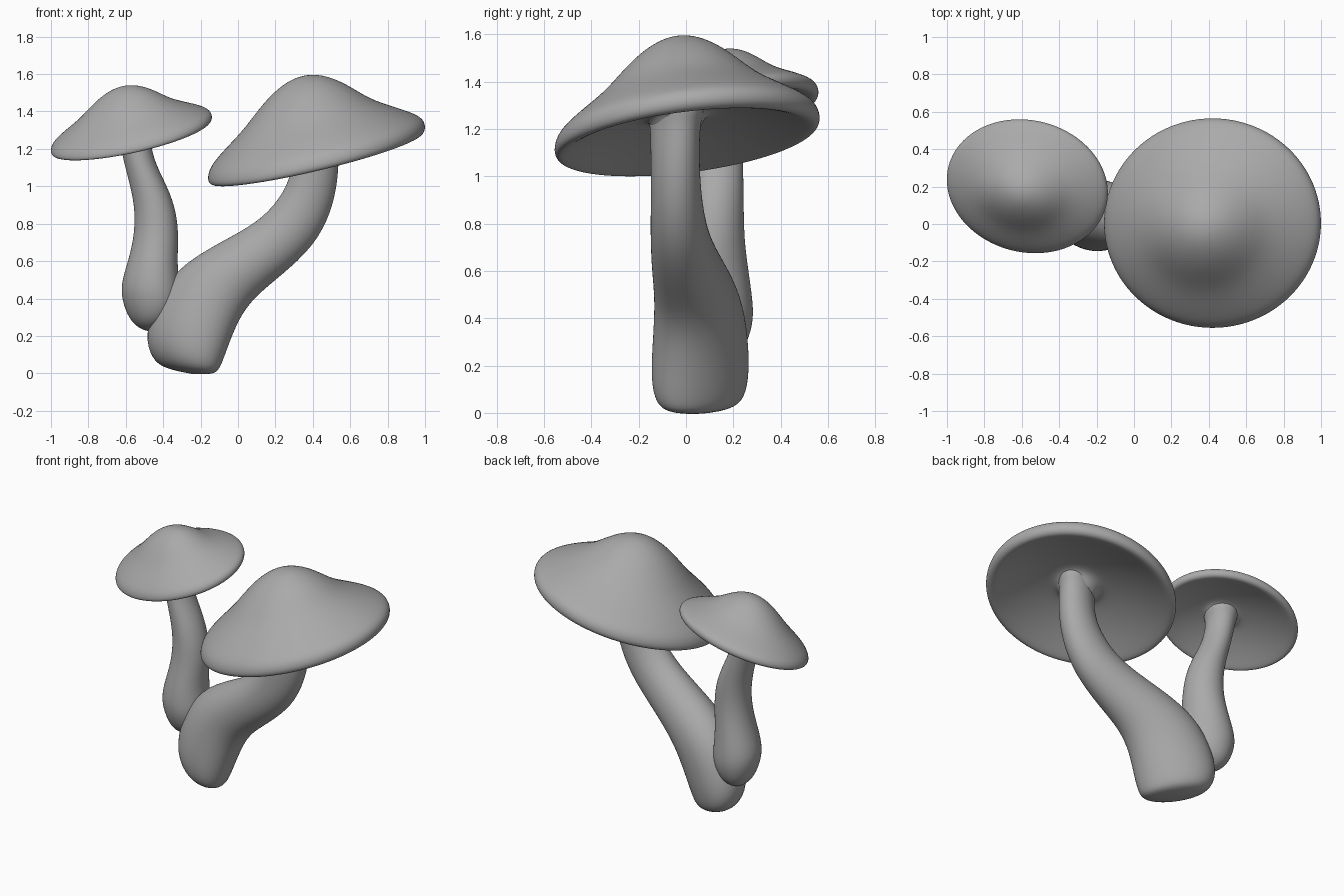
import bpy, bmesh, math
from mathutils import Vector

cube = bpy.data.objects.get("Cube")
if cube:
    bpy.data.objects.remove(cube, do_unlink=True)

grey = bpy.data.materials.new("mushroom grey")
grey.use_nodes = True
colour = (0.4, 0.4, 0.4, 1)
grey.diffuse_color = colour
bsdf = grey.node_tree.nodes["Principled BSDF"]
bsdf.inputs["Base Color"].default_value = colour
bsdf.inputs["Roughness"].default_value = 0.8

SIDES = 24


def loft(name, rings, start, end):
    """Skin a list of rings and close each end with a fan to a point."""
    bm = bmesh.new()
    loops = [[bm.verts.new(p) for p in ring] for ring in rings]
    for a, b in zip(loops, loops[1:]):
        for i in range(SIDES):
            j = (i + 1) % SIDES
            bm.faces.new((a[i], a[j], b[j], b[i]))
    for loop, tip in ((loops[0], start), (loops[-1], end)):
        pole = bm.verts.new(tip)
        for i in range(SIDES):
            bm.faces.new((pole, loop[i], loop[(i + 1) % SIDES]))
    bmesh.ops.recalc_face_normals(bm, faces=bm.faces)
    for f in bm.faces:
        f.smooth = True
    mesh = bpy.data.meshes.new(name)
    bm.to_mesh(mesh)
    bm.free()
    mesh.materials.append(grey)
    obj = bpy.data.objects.new(name, mesh)
    bpy.context.collection.objects.link(obj)
    subdivision = obj.modifiers.new("smooth", 'SUBSURF')
    subdivision.levels = subdivision.render_levels = 2
    return obj


def stem(name, sections, bottom, skews):
    """Each section: left x, z, right x, z, centre y, depth radius.
    The oval cross-section leans diagonally by a skew, from bottom to top."""
    rings = []
    for k, (lx, lz, rx, rz, y, depth) in enumerate(sections):
        centre = Vector(((lx + rx) / 2, y, (lz + rz) / 2))
        side = Vector(((rx - lx) / 2, 0, (rz - lz) / 2))
        blend = k / (len(sections) - 1)
        skew = skews[0] * (1 - blend) + skews[1] * blend
        rings.append([])
        for i in range(SIDES):
            t = math.tau * i / SIDES
            out = skew * math.cos(t) + math.sqrt(1 - skew ** 2) * math.sin(t)
            rings[-1].append(centre + side * math.cos(t)
                             + Vector((0, depth * out, 0)))
    top = sum(rings[-1], Vector()) / SIDES
    return loft(name, rings, bottom, top)


# Cap outline: fraction of rim radius, height above the rim plane
UPPER = [(.08, .427), (.17, .412), (.31, .367), (.46, .29), (.6, .21),
         (.8, .132), (.93, .078), (.99, .042), (1.01, 0)]
LOWER = [(.995, -.028), (.95, -.04), (.84, -.01), (.6, .045), (.35, .08),
         (.25, .082), (.2, .06), (.16, 0)]


def cap(name, rim, apex, foot, radii, turn, tilt, height):
    """Lopsided bell whose rim lies on a sloping plane."""
    rim, apex, foot = Vector(rim), Vector(apex), Vector(foot)

    def place(x, y, h):
        slope = tilt[0] * (x - rim.x) + tilt[1] * (y - rim.y)
        return Vector((x, y, rim.z + slope + h * height))

    def ring(f, h, centre):
        points = []
        for i in range(SIDES):
            t = math.tau * i / SIDES
            u, v = radii[0] * f * math.cos(t), radii[1] * f * math.sin(t)
            points.append(place(
                centre.x + u * math.cos(turn) - v * math.sin(turn),
                centre.y + u * math.sin(turn) + v * math.cos(turn), h))
        return points

    rings = [ring(f, h, apex.lerp(rim, min(f * f, 1))) for f, h in UPPER]
    rings += [ring(f, h, foot.lerp(rim, f)) for f, h in LOWER]
    return loft(name, rings, place(apex.x, apex.y, .431),
                place(foot.x, foot.y, 0))


# Large mushroom
cap("large_cap", (.42, .005, 1.18), (.345, -.035, 0), (.41, -.045, 0),
    (.584, .564), 0, (.235, .12), 1)
stem("large_stem", [
    (-.4, .03, -.125, -.005, .06, .14),
    (-.46, .075, -.095, .025, .06, .19),
    (-.505, .2, -.06, .12, .06, .213),
    (-.43, .43, .0, .28, .06, .2),
    (-.285, .6, .08, .4, .045, .178),
    (-.03, .735, .23, .52, .0, .147),
    (.135, .83, .41, .68, -.03, .122),
    (.247, .97, .505, .87, -.042, .107),
    (.285, 1.08, .537, 1.05, -.046, .104),
    (.285, 1.17, .54, 1.18, -.046, .105),
    (.275, 1.24, .545, 1.25, -.045, .112),
    (.25, 1.31, .57, 1.32, -.045, .14)], (-.25, .06, -.005), (-.48, .35))

# Small mushroom
cap("small_cap", (-.57, .202, 1.28), (-.615, .155, 0), (-.55, .15, 0),
    (.438, .355), math.radians(-14), (.23, .24), .635)
stem("small_stem", [
    (-.53, .24, -.41, .25, .135, .075),
    (-.585, .29, -.35, .29, .13, .13),
    (-.625, .4, -.305, .38, .125, .163),
    (-.625, .49, -.31, .47, .12, .163),
    (-.585, .61, -.325, .59, .12, .145),
    (-.553, .75, -.316, .72, .125, .122),
    (-.553, .9, -.327, .86, .13, .115),
    (-.587, 1.04, -.372, .99, .135, .108),
    (-.618, 1.16, -.442, 1.12, .14, .1),
    (-.635, 1.25, -.47, 1.24, .145, .097),
    (-.65, 1.31, -.465, 1.31, .15, .105),
    (-.67, 1.37, -.44, 1.37, .15, .125)], (-.465, .135, .22), (-.2, .05))
